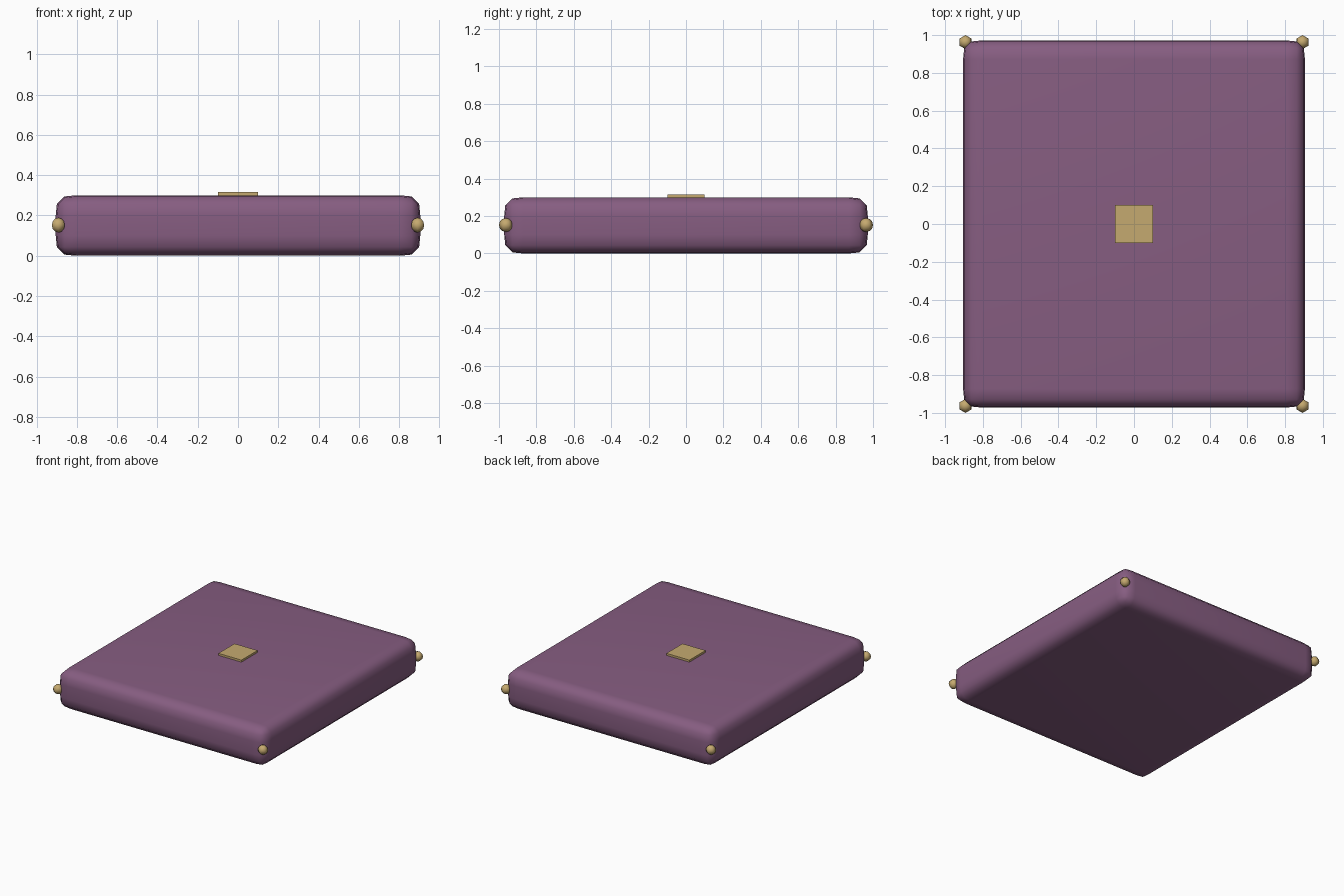
import bpy, bmesh
from mathutils import Matrix, Vector

if "Cube" in bpy.data.objects:
    bpy.data.objects.remove(bpy.data.objects["Cube"])


def material(name, color):
    m = bpy.data.materials.new(name)
    m.diffuse_color = color
    m.use_nodes = True
    m.node_tree.nodes["Principled BSDF"].inputs["Base Color"].default_value = m.diffuse_color
    return m


purple = material("purple_fabric", (0.24, 0.11, 0.22, 1))
gold = material("gold_trim", (0.56, 0.40, 0.16, 1))


def add_object(name, bm, mat, smooth):
    mesh = bpy.data.meshes.new(name)
    for f in bm.faces:
        f.smooth = smooth
    bm.to_mesh(mesh)
    bm.free()
    mesh.materials.append(mat)
    obj = bpy.data.objects.new(name, mesh)
    bpy.context.collection.objects.link(obj)
    return obj


def box(size, centre):
    bm = bmesh.new()
    bmesh.ops.create_cube(bm, size=1, matrix=Matrix.Translation(centre) @ Matrix.Diagonal((*size, 1)))
    return bm


# Cushion body with softly rounded edges
body = add_object("cushion", box((1.81, 1.944, 0.30), (0, 0, 0.15)), purple, True)
bev = body.modifiers.new("rounded_edges", 'BEVEL')
bev.width = 0.1
bev.segments = 3
bev.profile = 0.64
bev.limit_method = 'NONE'

# Square emblem plate on the top
add_object("top_plate", box((0.2, 0.2, 0.022), (0, 0, 0.305)), gold, False)

# Small bead at each vertical corner
for sx, side in ((-1, "left"), (1, "right")):
    for sy, end in ((-1, "front"), (1, "back")):
        bm = bmesh.new()
        bmesh.ops.create_uvsphere(bm, u_segments=6, v_segments=6, radius=0.037,
                                  matrix=Matrix.Translation(Vector((sx * 0.892, sy * 0.963, 0.152))))
        add_object(f"corner_bead_{end}_{side}", bm, gold, True)
